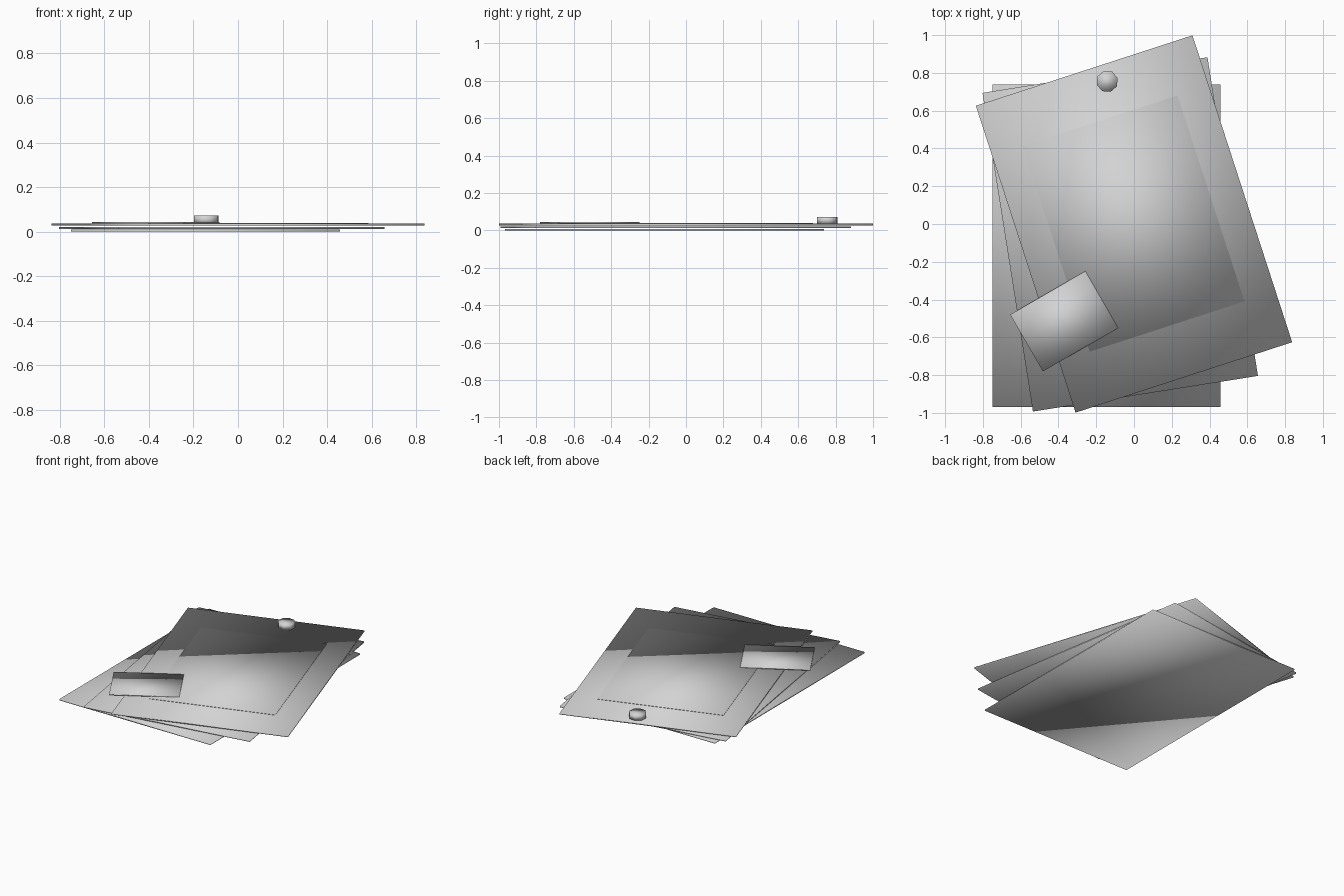
import bpy
from math import radians

if "Cube" in bpy.data.objects:
    bpy.data.objects.remove(bpy.data.objects["Cube"])

# One neutral grey for everything
grey = bpy.data.materials.new("neutral grey")
grey.diffuse_color = (0.65, 0.65, 0.65, 1)
grey.use_nodes = True
grey.node_tree.nodes["Principled BSDF"].inputs["Base Color"].default_value = grey.diffuse_color


def finish(name):
    ob = bpy.context.object
    ob.name = name
    ob.data.materials.append(grey)
    bpy.ops.object.transform_apply(location=False, rotation=False, scale=True)
    bpy.ops.object.shade_smooth()
    return ob


def slab(name, x, y, z0, z1, width, depth, angle):
    bpy.ops.mesh.primitive_cube_add(
        size=1, location=(x, y, (z0 + z1) / 2), rotation=(0, 0, radians(angle)))
    bpy.context.object.scale = (width, depth, z1 - z0)
    return finish(name)


# Fanned stack of three sheets, bottom to top
slab("bottom_sheet", -0.145, -0.115, 0.0, 0.009, 1.206, 1.708, 0)
slab("middle_sheet", -0.073, -0.055, 0.013, 0.022, 1.206, 1.708, 9)
slab("top_sheet", 0.0, 0.0, 0.027, 0.036, 1.206, 1.708, 18)

# Thin panel on the top sheet
slab("inner_panel", -0.002, 0.002, 0.035, 0.040, 0.862, 1.146, 18)

# Small card lying across the lower left corner
slab("small_card", -0.37, -0.515, 0.037, 0.044, 0.46, 0.347, 30)

# Eight-sided pin near the top edge
bpy.ops.mesh.primitive_cylinder_add(
    vertices=8, radius=0.058, depth=0.036,
    location=(-0.142, 0.755, 0.054), rotation=(0, 0, radians(18)))
finish("pin")
